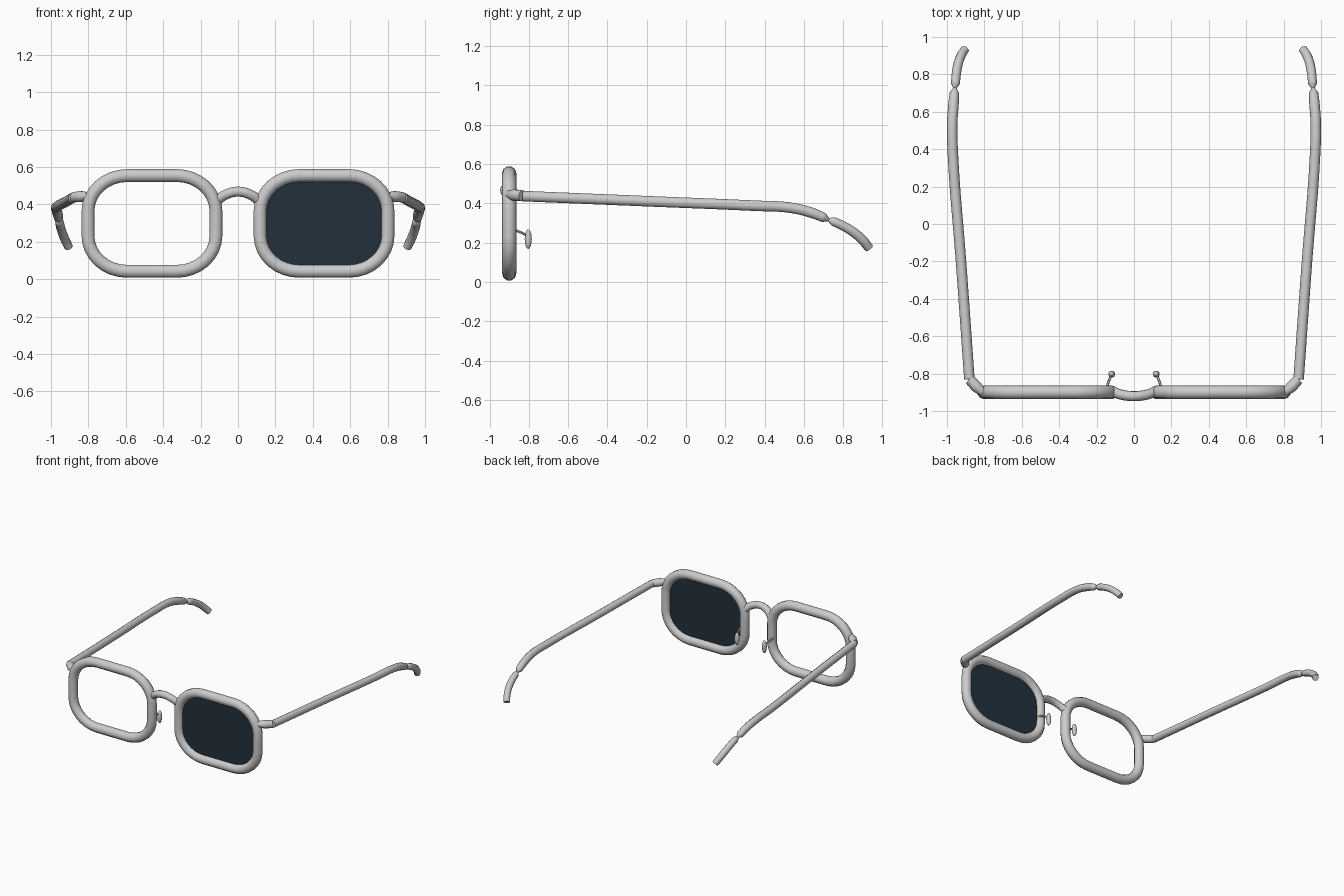
import bpy
import bmesh
import math
from mathutils import Vector

cube = bpy.data.objects.get("Cube")
if cube:
    bpy.data.objects.remove(cube, do_unlink=True)


def make_material(name, color):
    mat = bpy.data.materials.new(name)
    mat.use_nodes = True
    mat.diffuse_color = color
    mat.node_tree.nodes["Principled BSDF"].inputs["Base Color"].default_value = color
    return mat


frame_grey = make_material("frame grey", (0.6, 0.6, 0.6, 1))
lens_dark = make_material("dark lens", (0.016, 0.03, 0.045, 1))


def add_mesh(name, mesh, mat, angle=40):
    obj = bpy.data.objects.new(name, mesh)
    bpy.context.collection.objects.link(obj)
    mesh.materials.clear()
    mesh.materials.append(mat)
    bpy.ops.object.select_all(action="DESELECT")
    obj.select_set(True)
    bpy.context.view_layer.objects.active = obj
    bpy.ops.object.shade_smooth_by_angle(angle=math.radians(angle))
    return obj


def tube(name, points, radius, scales=None, cyclic=False, smooth_path=True, sides=3):
    """Sweep a round section along a path and turn it into a mesh."""
    curve = bpy.data.curves.new(name, "CURVE")
    curve.dimensions = "3D"
    curve.bevel_depth = radius
    curve.bevel_resolution = sides
    curve.use_fill_caps = not cyclic
    curve.resolution_u = 6
    spline = curve.splines.new("BEZIER" if smooth_path else "POLY")
    pts = spline.bezier_points if smooth_path else spline.points
    pts.add(len(points) - 1)
    for i, (p, co) in enumerate(zip(pts, points)):
        if smooth_path:
            p.co = co
            p.handle_left_type = p.handle_right_type = "AUTO"
        else:
            p.co = (*co, 1)
        p.radius = scales[i] if scales else 1
    spline.use_cyclic_u = cyclic
    temp = bpy.data.objects.new(name + " path", curve)
    bpy.context.collection.objects.link(temp)
    graph = bpy.context.evaluated_depsgraph_get()
    mesh = bpy.data.meshes.new_from_object(temp.evaluated_get(graph))
    bpy.data.objects.remove(temp, do_unlink=True)
    return add_mesh(name, mesh, frame_grey)


def rounded_outline(cx, y, cz, hx, hz, rx, rz, steps=8):
    """Rounded rectangle in the x-z plane."""
    out = []
    for quarter, (sx, sz) in enumerate([(1, 1), (-1, 1), (-1, -1), (1, -1)]):
        for i in range(steps + 1):
            a = math.pi / 2 * (quarter + i / steps)
            out.append((cx + sx * (hx - rx) + rx * math.cos(a), y,
                        cz + sz * (hz - rz) + rz * math.sin(a)))
    return out


RIM_X, RIM_Y, RIM_Z = 0.46, -0.9, 0.298

for side, s in (("left", 1), ("right", -1)):
    def flip(points):
        return [(s * x, y, z) for x, y, z in points]

    # Rim
    tube(side + "_rim", rounded_outline(s * RIM_X, RIM_Y, RIM_Z, 0.342, 0.256, 0.21, 0.19),
         0.036, cyclic=True, smooth_path=False)

    # Hinge block between rim and temple
    tube(side + "_hinge", flip([(0.8, -0.905, 0.445), (0.84, -0.872, 0.442), (0.878, -0.832, 0.438)]),
         0.03, scales=[0.7, 1, 0.95])

    # Temple arm, pinched where it meets the ear tip
    tube(side + "_temple", flip([(0.88, -0.83, 0.437), (0.925, -0.2, 0.411), (0.967, 0.35, 0.388),
                                 (0.972, 0.53, 0.378), (0.965, 0.64, 0.352), (0.96, 0.7, 0.328),
                                 (0.957, 0.728, 0.316)]),
         0.028, scales=[1, 1, 1, 1, 1, 0.9, 0.3])

    # Ear tip
    tube(side + "_ear_tip", flip([(0.957, 0.722, 0.318), (0.955, 0.75, 0.308), (0.944, 0.84, 0.262),
                                  (0.925, 0.9, 0.212), (0.905, 0.932, 0.172)]),
         0.025, scales=[0.3, 0.95, 1, 1, 0.95])

    # Nose pad and its wire
    tube(side + "_pad_wire", flip([(0.148, -0.885, 0.268), (0.135, -0.84, 0.252), (0.12, -0.805, 0.235)]),
         0.007, sides=1)
    bm = bmesh.new()
    bmesh.ops.create_uvsphere(bm, u_segments=16, v_segments=10, radius=1)
    bmesh.ops.scale(bm, vec=(0.018, 0.018, 0.05), verts=bm.verts)
    bmesh.ops.translate(bm, vec=(s * 0.119, -0.803, 0.218), verts=bm.verts)
    mesh = bpy.data.meshes.new(side + "_nose_pad")
    bm.to_mesh(mesh)
    bm.free()
    add_mesh(side + "_nose_pad", mesh, frame_grey, 80)

# Bridge arch
tube("bridge", [(-0.12, -0.892, 0.412), (-0.07, -0.912, 0.45), (0, -0.92, 0.468),
                (0.07, -0.912, 0.45), (0.12, -0.892, 0.412)], 0.027)

# Single dark lens, a thin plate seated in the left rim
bm = bmesh.new()
outline = rounded_outline(RIM_X, RIM_Y - 0.004, RIM_Z, 0.33, 0.244, 0.2, 0.18)
face = bm.faces.new([bm.verts.new(p) for p in outline])
back = bmesh.ops.extrude_face_region(bm, geom=[face])["geom"]
bmesh.ops.translate(bm, vec=Vector((0, 0.008, 0)),
                    verts=[v for v in back if isinstance(v, bmesh.types.BMVert)])
bmesh.ops.recalc_face_normals(bm, faces=bm.faces)
mesh = bpy.data.meshes.new("left_lens")
bm.to_mesh(mesh)
bm.free()
add_mesh("left_lens", mesh, lens_dark)
